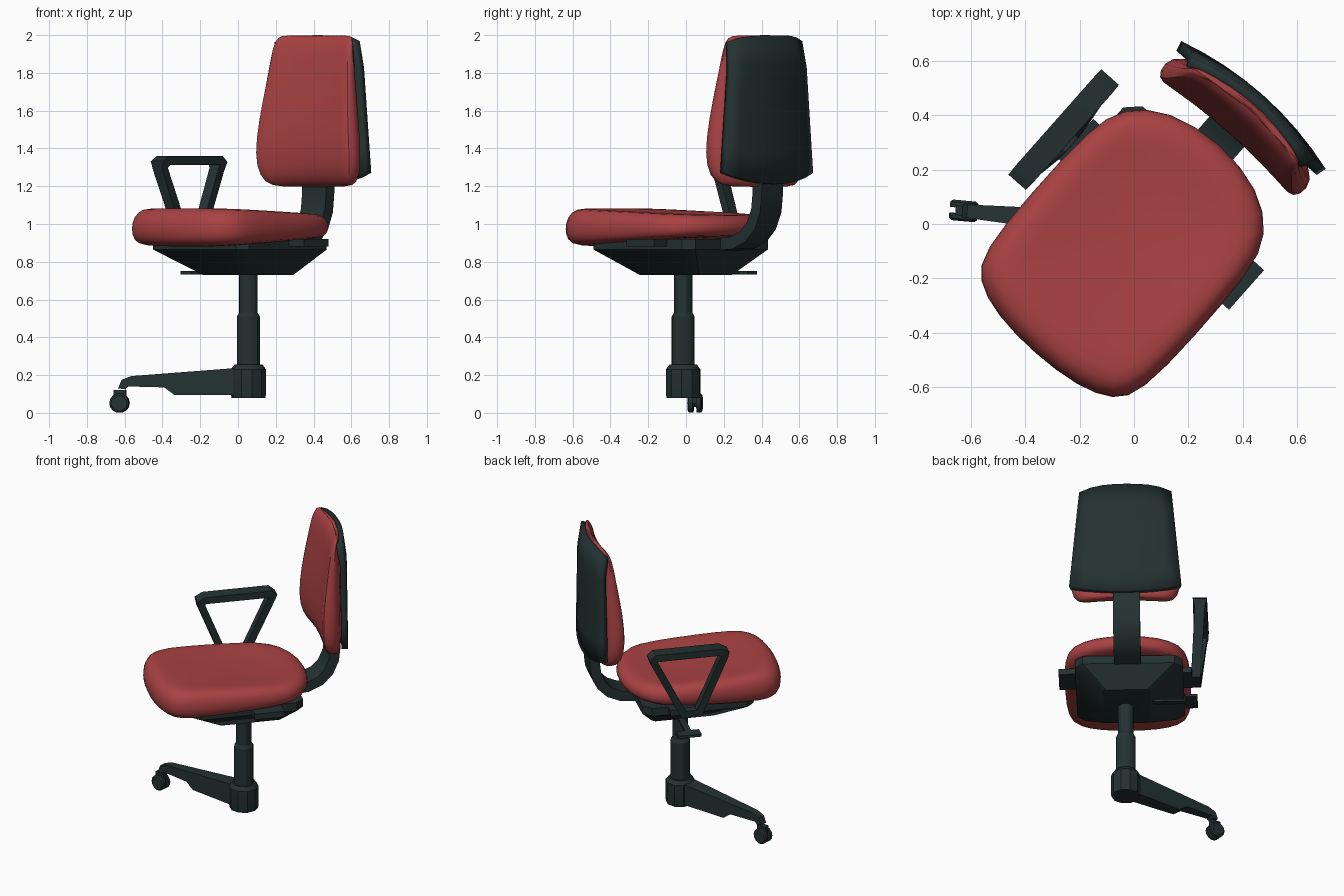
import bpy, bmesh, math
from mathutils import Matrix, Vector

cube = bpy.data.objects.get("Cube")
if cube:
    bpy.data.objects.remove(cube)


def material(name, rgb):
    m = bpy.data.materials.new(name)
    m.use_nodes = True
    m.diffuse_color = (*rgb, 1)
    bsdf = m.node_tree.nodes["Principled BSDF"]
    bsdf.inputs["Base Color"].default_value = (*rgb, 1)
    bsdf.inputs["Roughness"].default_value = 0.8
    return m


RED = material("red fabric", (0.40, 0.054, 0.056))
DARK = material("dark plastic", (0.018, 0.031, 0.031))

# The chair is swivelled about its gas column; the foot has its own direction
COLUMN = Matrix.Translation((0.055, -0.015, 0))
CHAIR = COLUMN @ Matrix.Rotation(math.radians(-41.5), 4, "Z")
FOOT = COLUMN @ Matrix.Rotation(math.radians(174.7), 4, "Z")


def finish(bm, name, mat, frame, angle=30, subsurf=0, bevel=0, solidify=0):
    bmesh.ops.recalc_face_normals(bm, faces=bm.faces)
    bm.transform(frame)
    me = bpy.data.meshes.new(name)
    bm.to_mesh(me)
    bm.free()
    me.materials.append(mat)
    ob = bpy.data.objects.new(name, me)
    bpy.context.collection.objects.link(ob)
    if solidify:
        ob.modifiers.new("thickness", "SOLIDIFY").thickness = solidify
    if bevel:
        mod = ob.modifiers.new("soft edges", "BEVEL")
        mod.width, mod.segments = bevel, 2
    if subsurf:
        mod = ob.modifiers.new("smooth", "SUBSURF")
        mod.levels = mod.render_levels = subsurf
    bpy.ops.object.select_all(action="DESELECT")
    ob.select_set(True)
    bpy.context.view_layer.objects.active = ob
    bpy.ops.object.shade_smooth_by_angle(angle=math.radians(angle))
    return ob


def loft(name, rings, mat, frame=CHAIR, cyclic=False, **opts):
    """Skin a row of equal-sized closed rings."""
    bm = bmesh.new()
    rows = [[bm.verts.new(p) for p in ring] for ring in rings]
    n = len(rows[0])
    pairs = list(zip(rows, rows[1:])) + ([(rows[-1], rows[0])] if cyclic else [])
    for a, b in pairs:
        for i in range(n):
            j = (i + 1) % n
            bm.faces.new((a[i], a[j], b[j], b[i]))
    if not cyclic:
        bm.faces.new(rows[0])
        bm.faces.new(rows[-1])
    return finish(bm, name, mat, frame, **opts)


def box(name, lo, hi, mat=DARK, frame=CHAIR, **opts):
    rings = [[(lo[0], lo[1], z), (hi[0], lo[1], z), (hi[0], hi[1], z), (lo[0], hi[1], z)]
             for z in (lo[2], hi[2])]
    return loft(name, rings, mat, frame, **opts)


def turned(name, profile, sides, frame=CHAIR, **opts):
    rings = [[(r * math.cos(math.tau * i / sides), r * math.sin(math.tau * i / sides), z)
              for i in range(sides)] for r, z in profile]
    return loft(name, rings, DARK, frame, **opts)


def strap(name, path, thick, cyclic=False, **opts):
    """Sweep a flat bar along (x, y, z, half width) points, with mitred bends."""
    rings = []
    for i, (x, y, z, w) in enumerate(path):
        here = Vector((y, z))
        before = Vector(path[i - 1][1:3]) if i or cyclic else None
        after = Vector(path[(i + 1) % len(path)][1:3]) if i + 1 < len(path) or cyclic else None
        d0 = (here - before).normalized() if before else (after - here).normalized()
        d1 = (after - here).normalized() if after else d0
        t = (d0 + d1).normalized()
        off = Vector((-t.y, t.x)) * thick / 2 / max(t.dot(d1), 0.5)
        rings.append([(x + sx * w, y + s * off.x, z + s * off.y)
                      for sx, s in ((-1, -1), (1, -1), (1, 1), (-1, 1))])
    return loft(name, rings, DARK, cyclic=cyclic, **opts)


# Seat cushion: bowed outline, thinner toward the back, slightly dished
half = [(0, -.625), (.2, -.61), (.335, -.56), (.39, -.47), (.40, -.2),
        (.395, .13), (.355, .27), (.22, .375), (0, .41)]
outline = half + [(-x, y) for x, y in half[-2:0:-1]]
seat = []
for scale, f in ((.5, 0), (.9, 0), (.985, .15), (1.01, .45), (.985, .78), (.9, 1), (.75, .99), (.35, .9)):
    ring = []
    for x, y in outline:
        t = (y + .6) / 1.0
        low, high = .88 + .05 * t, 1.085 - .035 * t
        ring.append((x * scale - .01, -.1 + (y + .1) * scale, low + (high - low) * f))
    seat.append(ring)
loft("seat_cushion", seat, RED, subsurf=1, angle=60)

# Backrest cushion: stacked sections with a lumbar bulge and forward wings
sections = [(1.195, .26, .52), (1.215, .32, .465), (1.3, .36, .43), (1.45, .355, .425),
            (1.65, .325, .45), (1.82, .30, .48), (1.94, .285, .50), (1.99, .27, .53), (2.0, .24, .555)]
back = []
for z, w, front in sections:
    ring = []
    for s in (-.93, -.8, -.45, 0, .45, .8, .93):
        ring.append((s * w - .01, front + .03 * (1 - s * s), z))
    for s in (1, .9, .45, 0, -.45, -.9, -1):
        rear = .60 - .045 * s * s
        ring.append((s * w - .01, (front + rear) / 2 if abs(s) == 1 else rear, z))
    back.append(ring)
loft("backrest_cushion", back, RED, subsurf=1, angle=60)

# Backrest shell: curved plate, narrower at the top
bm = bmesh.new()
COLS, ROWS = 8, 5
grid = []
for r in range(ROWS + 1):
    h = r / ROWS
    row = []
    for c in range(COLS + 1):
        s = 2 * c / COLS - 1
        low, high = 1.21 + .06 * s * s, 1.995 - .03 * s ** 4
        depth = .625 - .05 * s * s - (.02 if r == ROWS else 0)
        row.append(bm.verts.new((s * (.35 - .065 * h) - .012, depth, low + (high - low) * h)))
    grid.append(row)
for a, b in zip(grid, grid[1:]):
    for i in range(COLS):
        bm.faces.new((a[i], a[i + 1], b[i + 1], b[i]))
shell = finish(bm, "backrest_shell", DARK, CHAIR, solidify=.04)
shell.modifiers["thickness"].offset = 0

# Curved arm joining the seat pan to the backrest
strap("backrest_support", [(-.02, y, z, .085) for y, z in
      ((.22, .885), (.40, .90), (.48, .935), (.535, .99), (.57, 1.07), (.58, 1.16), (.585, 1.35))],
      .065)


# Seat pan: tapered tray with clipped corners
def clipped(a, b, c, cx, cy, z):
    corners = ((a - c, -b), (a, c - b), (a, b - c), (a - c, b),
               (c - a, b), (-a, b - c), (-a, c - b), (c - a, -b))
    return [(cx + x, cy + y, z) for x, y in corners]


loft("seat_pan", [clipped(.15, .21, .02, -.01, .01, .73),
                  clipped(.34, .36, .05, -.025, -.04, .865),
                  clipped(.34, .36, .05, -.025, -.04, .92)], DARK)

# Armrest brackets on both sides, and the single armrest loop
for side, sx in (("left", 1), ("right", -1)):
    box(side + "_armrest_bracket", (min(sx * .25, sx * .42), -.03, .88),
        (max(sx * .25, sx * .42), .165, .92))
rail, foot = -.475, -.445
strap("armrest_loop", [(foot, -.01, .905, .03), (foot, .09, .905, .03),
                       (rail, .285, 1.29, .033), (rail, .295, 1.32, .043), (rail, .275, 1.336, .045),
                       (rail, -.14, 1.336, .045), (rail, -.17, 1.32, .043), (rail, -.165, 1.29, .033)],
      .046, cyclic=True, bevel=.006)

# Height lever under the seat
box("height_lever_rod", (-.40, .02, .735), (-.10, .06, .75))
box("height_lever_paddle", (-.455, -.03, .733), (-.38, .12, .751))

# Gas column and hub
turned("gas_column", [(.062, .2), (.062, .51), (.05, .53), (.05, .75)], 12)
turned("base_hub", [(.09, .08), (.094, .1), (.094, .23), (.075, .255)], 10)

# Single foot: side profile given a tapering width
profile = [(.03, .24), (.62, .195), (.672, .175), (.69, .13), (.655, .125),
           (.64, .14), (.445, .135), (.39, .095), (.03, .095)]
loft("base_foot", [[(r, s * (.055 - .045 * r), z) for r, z in profile] for s in (-1, 1)],
     DARK, FOOT)

# Twin-wheel caster
hub = FOOT @ Matrix.Translation((.685, 0, .052)) @ Matrix.Rotation(math.pi / 2, 4, "X")
for side, s in (("left", 1), ("right", -1)):
    turned(side + "_caster_wheel",
           [(.052, s * .010), (.052, s * .03), (.042, s * .038)], 14, hub)
turned("caster_axle", [(.02, -.03), (.02, .03)], 8, hub)
box("caster_hood", (.65, -.018, .05), (.715, .018, .12), frame=FOOT)
